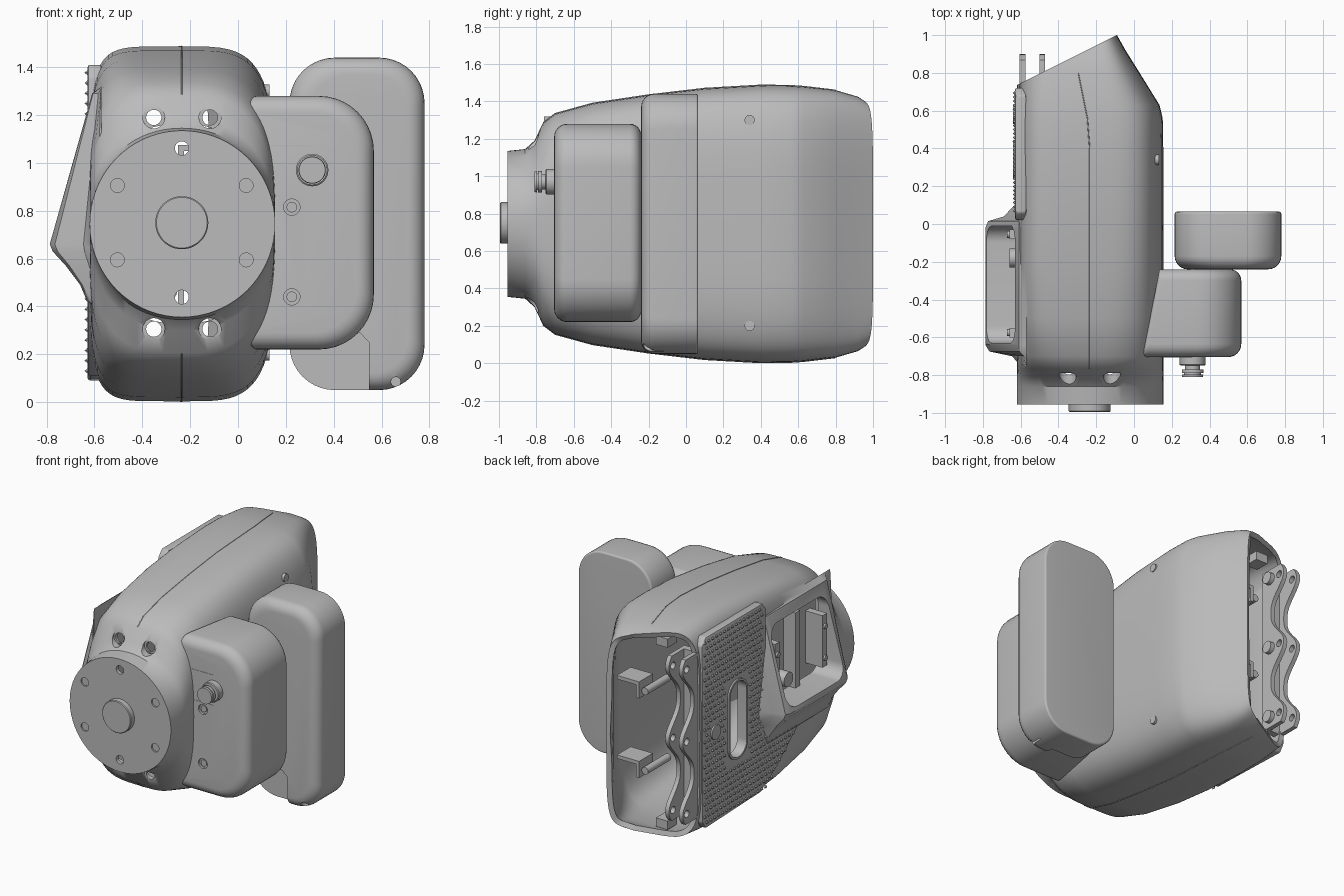
import bpy, bmesh
from math import sin, cos, pi, copysign
from mathutils import Vector

old = bpy.data.objects.get("Cube")
if old:
    bpy.data.objects.remove(old)

grey = bpy.data.materials.new("plain grey")
grey.use_nodes = True
grey.diffuse_color = (0.5, 0.5, 0.5, 1)
grey.node_tree.nodes["Principled BSDF"].inputs["Base Color"].default_value = (0.5, 0.5, 0.5, 1)


def finish(name, bm):
    bmesh.ops.recalc_face_normals(bm, faces=bm.faces)
    mesh = bpy.data.meshes.new(name)
    bm.to_mesh(mesh)
    bm.free()
    mesh.materials.append(grey)
    ob = bpy.data.objects.new(name, mesh)
    bpy.context.collection.objects.link(ob)
    return ob


def solid(name, axis, stations, cap_end=True, trim=None):
    """Loft 2D rings (position, points) along the x or y axis."""
    bm = bmesh.new()
    rings = []
    for pos, pts in stations:
        rings.append([bm.verts.new((pos, p, q) if axis == "x" else (p, pos, q)) for p, q in pts])
    for a, b in zip(rings, rings[1:]):
        for i in range(len(a)):
            j = (i + 1) % len(a)
            bm.faces.new((a[i], a[j], b[j], b[i]))
    bm.faces.new(rings[0])
    if cap_end:
        bm.faces.new(rings[-1])
    bmesh.ops.recalc_face_normals(bm, faces=bm.faces)
    if trim:
        bmesh.ops.bisect_plane(bm, geom=bm.verts[:] + bm.edges[:] + bm.faces[:],
                               plane_co=trim[0], plane_no=trim[1], clear_outer=True)
    return finish(name, bm)


def circle(u, v, r, n=32):
    return [(u + r * cos(2 * pi * i / n), v + r * sin(2 * pi * i / n)) for i in range(n)]


def rrect(u0, u1, v0, v1, r_left, r_right, n=10):
    pts = []
    for cu, cv, r, q in ((u1 - r_right, v1 - r_right, r_right, 0), (u0 + r_left, v1 - r_left, r_left, 1),
                         (u0 + r_left, v0 + r_left, r_left, 2), (u1 - r_right, v0 + r_right, r_right, 3)):
        pts += [(cu + r * cos((q + i / n) * pi / 2), cv + r * sin((q + i / n) * pi / 2)) for i in range(n + 1)]
    return pts


def prism(name, axis, a, b, pts):
    return solid(name, axis, [(a, pts), (b, pts)])


def cyl(name, axis, a, b, u, v, r, r2=None):
    return solid(name, axis, [(a, circle(u, v, r)), (b, circle(u, v, r2 or r))])


def box(name, x, y, z):
    return prism(name, "x", *x, [(y[0], z[0]), (y[1], z[0]), (y[1], z[1]), (y[0], z[1])])


def modify(ob, kind, **settings):
    m = ob.modifiers.new(kind.lower(), kind)
    for k, v in settings.items():
        setattr(m, k, v)
    bpy.context.view_layer.objects.active = ob
    bpy.ops.object.modifier_apply(modifier=m.name)


def combine(ob, tool, op="DIFFERENCE"):
    modify(ob, "BOOLEAN", object=tool, operation=op, solver="EXACT")
    bpy.data.objects.remove(tool)


# Main housing: y, half height, right edge, corner sharpness left and right
XC, ZC = -0.235, 0.745
SECTIONS = [(-0.955, .39, .155, 2, 2), (-0.86, .4, .155, 2.1, 2.1), (-0.81, .445, .155, 2.4, 2.3),
            (-0.765, .54, .155, 3, 2.7), (-0.7, .59, .155, 4, 3), (-0.5, .645, .155, 5, 3.4),
            (-0.2, .69, .155, 6, 3.8), (0.1, .725, .155, 6, 4), (0.4, .742, .155, 6, 4),
            (0.56, .74, .152, 6, 4), (0.63, .735, .135, 6, 4), (0.8, .715, .03, 6, 4),
            (0.92, .68, -.045, 6, 4.5), (1.0, .63, -.09, 6, 5), (1.06, .57, -.125, 6, 5)]


def section(h, right, n_left, n_right, n=72):
    pts = []
    for i in range(n):
        c, s = cos(2 * pi * i / n), sin(2 * pi * i / n)
        w, e = (right - XC, n_right) if c >= 0 else (0.385, n_left)
        pts.append((XC + w * copysign(abs(c) ** (2 / e), c), ZC + h * copysign(abs(s) ** (2 / e), s)))
    return pts


mouth_point = Vector((-0.09, 1.0, 0))
mouth_normal = Vector((-0.26, 0.52, 0)).normalized()
housing = solid("housing", "y", [(s[0], section(*s[1:])) for s in SECTIONS], False, (mouth_point, mouth_normal))
modify(housing, "SOLIDIFY", thickness=0.035, offset=-1)

# Side hood swelling out of the housing, with a bay opened into it
hood_profile = [(-.57, 1.32), (-.61, 1.29), (-.787, .66), (-.775, .63), (-.72, .57), (-.66, .49), (-.63, .42), (-.57, .38)]
hood = solid("hood", "y", [(y, [(-.57 + (x + .57) * f, z) for x, z in hood_profile]) for y, f in
                           ((-.76, .1), (-.7, .35), (-.675, .9), (-.64, 1), (-.02, 1), (.015, .93), (.04, .55), (.12, .2))])
combine(housing, hood, "UNION")
combine(housing, prism("bay_cut", "x", -0.9, -0.45, rrect(-.63, -.01, .68, 1.22, .09, .09)))
box("bay_floor", (-.53, -.51), (-.66, .03), (.6, 1.28))
for y in (-.6, -.08):
    box("bay_bracket", (-.66, -.51), (y, y + .05), (.74, 1.1))
    for z in (.8, 1.02):
        cyl("bay_screw", "x", -.672, -.65, y + .025, z, .018)
box("bay_rail", (-.62, -.51), (-.36, -.31), (.68, 1.2))
cyl("bay_pin", "x", -.66, -.51, -.18, .8, .05)

# Bolt holes through the flange and the front disc
for x in (-.352, -.117):
    for z in (.305, 1.19):
        combine(housing, cyl("flange_hole", "y", -1.0, -.55, x, z, .032))
        combine(housing, cyl("flange_sink", "y", -1.0, -.79, x, z, .046))
for k in range(6):
    a = pi / 2 + k * pi / 3
    combine(housing, cyl("disc_hole", "y", -1.0, -.8 if k % 3 == 0 else -.945,
                         XC + .311 * cos(a), .75 + .311 * sin(a), .029))
solid("front_boss", "y", [(-.95, circle(XC, .75, .111, 48)), (-.99, circle(XC, .75, .111, 48)),
                          (-.995, circle(XC, .75, .106, 48))])

# Grip panel with a slot, button and small raised studs
outline = [(.68, .09), (.715, .14), (.72, 1.36), (.68, 1.41), (.06, 1.41), (.02, 1.36), (.02, .62),
           (-.05, .54), (-.34, .5), (-.36, .44), (-.1, .22), (.08, .11)]
panel = prism("grip_panel", "x", -.57, -.629, outline)
modify(panel, "BEVEL", width=.01, segments=2)
SLOT = rrect(.25, .43, .46, .98, .085, .085)
for ob in (panel, housing):
    combine(ob, prism("slot_cut", "x", -.8, -.45, SLOT))
rim = prism("slot_rim", "x", -.57, -.64, rrect(.235, .445, .445, .995, .1, .1))
combine(rim, prism("rim_cut", "x", -.8, -.45, SLOT))
cyl("grip_button", "x", -.6, -.64, .58, .72, .05)

bm = bmesh.new()
for row in range(30):
    for col in range(25):
        y, z = -.36 + (col + row % 2 / 2) * .043, .13 + row * .043
        near_slot = .21 < y < .47 and .42 < z < 1.02
        near_button = (y - .58) ** 2 + (z - .72) ** 2 < .0045
        inside = y < .7 and (y > .05 or (z < .48 and z > .22 - (y + .1) * .9 and y > -.32))
        if inside and not near_slot and not near_button:
            tip = bm.verts.new((-.642, y, z))
            base = [bm.verts.new((-.627, y + u, z + v)) for u, v in circle(0, 0, .014, 6)]
            for i in range(6):
                bm.faces.new((tip, base[i], base[(i + 1) % 6]))
            bm.faces.new(base)
finish("grip_studs", bm)

# Hinge plates at the open back: wavy edge with three pierced ears
N = 48
zs = [.18 + 1.14 * i / N for i in range(N + 1)]
wave = [(.775 + .125 * ((1 + cos(4 * pi * (z - .25))) / 2) ** 1.4, z) for z in zs]
for x in (-.605, -.5):
    plate = prism("hinge_plate", "x", x, x + .03, [(.69, zs[0])] + wave + [(.69, zs[-1])])
    for z in (.25, .75, 1.25):
        combine(plate, cyl("ear_hole", "x", x - .1, x + .1, .855, z, .024))
box("hinge_web", (-.605, -.47), (.69, .735), (.18, 1.32))
for z in (.25, .75, 1.25):
    cyl("hinge_lug", "x", -.49, -.44, .77, z, .04)

# Brackets on the inner wall of the mouth
for z in (.5, 1.05):
    box("inner_bracket", (-.25, -.08), (.72, .87), (z, z + .025))
    box("inner_tab", (-.25, -.225), (.72, .87), (z - .09, z + .025))
    cyl("inner_pin", "y", .6, .85, -.28, z - .04, .025)
for z in (.1, 1.36):
    box("mouth_stop", (-.42, -.33), (.7, .8), (z - .03, z + .03))


# Rounded side modules
def pillow(name, y0, y1, e0, e1, rect, r_left, r_right, taper=0):
    x0, x1, z0, z1 = rect
    stations = []
    steps = [i / 6 for i in range(7)]
    ends = [(y0 + e0 * (1 - sin(t * pi / 2)), e0 * (1 - cos(t * pi / 2))) for t in steps]
    ends += [(y1 - e1 * (1 - cos(t * pi / 2)), e1 * (1 - sin(t * pi / 2))) for t in steps][::-1]
    ends = sorted({(round(y, 5), round(i, 5)) for y, i in
                   [(y0 + e0 * (1 - cos(t * pi / 2)), e0 * (1 - sin(t * pi / 2))) for t in steps] +
                   [(y1 - e1 * (1 - cos(t * pi / 2)), e1 * (1 - sin(t * pi / 2))) for t in steps]})
    for y, i in ends:
        left = x0 + taper * (y - y0) / (y1 - y0) + (0 if taper else i)
        stations.append((y, rrect(left, x1 - i, z0 + i, z1 - i, r_left, r_right - i * .6)))
    return solid(name, "y", stations)


near = pillow("near_module", -.705, -.24, .07, .06, (.045, .568, .22, 1.28), .02, .23, .09)
for z in (.44, .815):
    combine(near, cyl("screw_recess", "y", -.75, -.69, .225, z, .034))
    cyl("module_screw", "y", -.697, -.67, .225, z, .022)
for z in (.862, 1.072):
    box("module_line", (.14, .31), (-.707, -.7), (z - .003, z + .003))

far = pillow("far_module", -.24, .065, .07, .012, (.215, .78, .05, 1.44), .19, .19)
combine(far, prism("corner_recess", "y", -.3, -.15, [(.1, -.1), (.547, -.1), (.547, .25), (.51, .29), (.1, .29)]))
combine(far, cyl("drain_hole", "y", -.3, -.12, .66, .085, .02))

# Knob on the near module
solid("knob", "y", [(y, circle(.31, .97, r)) for y, r in
                    ((-.69, .068), (-.745, .068), (-.75, .062), (-.75, .04), (-.77, .04), (-.77, .057), (-.79, .057),
                     (-.79, .045), (-.797, .045), (-.797, .057), (-.81, .055))])

# Side screws and the long seam over the top and bottom
for z in (.2, 1.3):
    cyl("side_screw", "x", .08, .132, .34, z, .027)
for side in (1, -1):
    curve = bpy.data.curves.new("seam", "CURVE")
    curve.dimensions = "3D"
    curve.bevel_depth = .003
    line = curve.splines.new("POLY")
    path = [(XC - max(0, s[0] - .5) * .2, s[0], ZC + side * s[1]) for s in SECTIONS[3:12]]
    line.points.add(len(path) - 1)
    for p, co in zip(line.points, path):
        p.co = (*co, 1)
    curve.materials.append(grey)
    bpy.context.collection.objects.link(bpy.data.objects.new("housing_seam", curve))

# Smooth shading with crisp edges
bpy.ops.object.select_all(action="DESELECT")
for ob in bpy.context.collection.objects:
    if ob.type == "MESH":
        ob.select_set(True)
        bpy.context.view_layer.objects.active = ob
bpy.ops.object.shade_smooth_by_angle(angle=.6)
